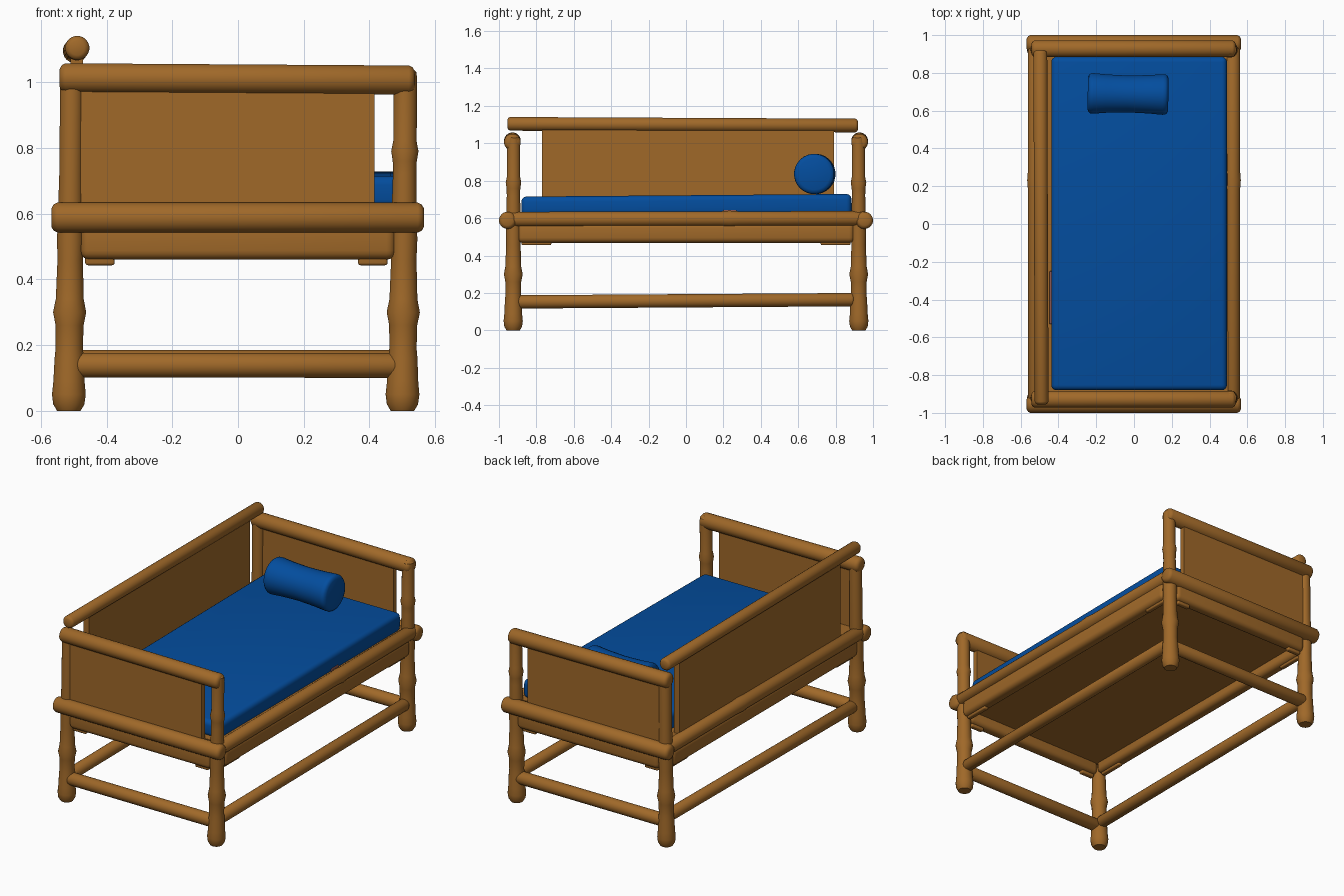
import bpy, bmesh, math
from mathutils import Vector

if "Cube" in bpy.data.objects:
    bpy.data.objects.remove(bpy.data.objects["Cube"])


def material(name, col):
    m = bpy.data.materials.new(name)
    m.diffuse_color = (*col, 1)
    m.use_nodes = True
    m.node_tree.nodes["Principled BSDF"].inputs["Base Color"].default_value = m.diffuse_color
    return m


WOOD = material("bamboo brown", (0.35, 0.14, 0.022))
BLUE = material("cushion blue", (0.001, 0.075, 0.345))
ROSE = material("lining rose brown", (0.24, 0.09, 0.08))


def finish(name, bm, mat):
    bmesh.ops.recalc_face_normals(bm, faces=bm.faces)
    me = bpy.data.meshes.new(name)
    bm.to_mesh(me)
    bm.free()
    ob = bpy.data.objects.new(name, me)
    bpy.context.collection.objects.link(ob)
    me.materials.append(mat)
    bpy.ops.object.select_all(action='DESELECT')
    ob.select_set(True)
    bpy.context.view_layer.objects.active = ob
    bpy.ops.object.shade_smooth_by_angle(angle=math.radians(40))
    return ob


def lathe(name, a, b, profile, mat=WOOD, sides=20):
    """Turned pole from a to b; profile = (distance along, radius)."""
    a, b = Vector(a), Vector(b)
    d = (b - a).normalized()
    u = d.orthogonal().normalized()
    v = d.cross(u)
    bm = bmesh.new()
    rings = []
    for t, r in profile:
        rings.append([bm.verts.new(a + d * t + r * (
            u * math.cos(2 * math.pi * i / sides) + v * math.sin(2 * math.pi * i / sides)))
            for i in range(sides)])
    for p, q in zip(rings, rings[1:]):
        for i in range(sides):
            j = (i + 1) % sides
            bm.faces.new((p[i], p[j], q[j], q[i]))
    bm.faces.new(rings[0])
    bm.faces.new(rings[-1])
    return finish(name, bm, mat)


def pole(name, a, b, r, nodes=()):
    """Bamboo pole with rounded ends and slight swellings at fractions of its length."""
    n = (Vector(b) - Vector(a)).length
    pr = [(0, r * .6), (r * .15, r * .87), (r * .4, r)]
    for f in nodes:
        pr += [(n * f - .05, r), (n * f, r * 1.1), (n * f + .05, r)]
    pr += [(n - r * .4, r), (n - r * .15, r * .87), (n, r * .6)]
    return lathe(name, a, b, pr)


def box(name, lo, hi, mat=WOOD, bevel=0.0):
    bm = bmesh.new()
    bmesh.ops.create_cube(bm, size=1)
    for v in bm.verts:
        v.co = [(lo[i] + hi[i]) / 2 + v.co[i] * (hi[i] - lo[i]) for i in range(3)]
    if bevel:
        bmesh.ops.bevel(bm, geom=bm.edges[:], offset=bevel, segments=4,
                        profile=0.5, affect='EDGES')
    return finish(name, bm, mat)


# Four legs with swollen nodes, continuing as posts up to the arm rails
LEG = [(0, .036), (.02, .048), (.05, .052), (.09, .048), (.16, .045), (.19, .042), (.26, .043),
       (.30, .051), (.34, .043), (.46, .039), (.52, .041), (.72, .036)]
NODE = [(.76, .037), (.79, .042), (.82, .036)]
TOP = [(.99, .036), (1.03, .034), (1.045, .018)]
for xn, x0, x1, post in (("left", -.515, -.505, []), ("right", .500, .510, NODE)):
    for yn, s in (("front", -1), ("back", 1)):
        lathe(f"{yn}_{xn}_leg", (x0, s * .924, 0), (x1, s * .922, 1.045), LEG + post + TOP)

# Rails running across the width at the front and back
for s, n in ((-1, "front"), (1, "back")):
    y = s * .925
    pole(f"{n}_seat_rail", (-.568, s * .954, .588), (.566, s * .954, .588), .046)
    pole(f"{n}_arm_rail", (-.543, s * .928, 1.013), (.538, s * .928, 1.006), .045)
    pole(f"{n}_stretcher", (-.5, y, .143 + .004 * s), (.5, y, .143 + .005 * s), .038)
    box(f"{n}_apron", (-.48, y - .036, .46), (.48, y + .036, .58), WOOD, .028)
    ya = sorted((s * .944, s * .914))
    box(f"{n}_panel", (-.52, ya[0], .6), (.415, ya[1], 1.01))
    for x in (-.42, .41):
        box(f"{n}_apron_bracket", (x - .045, y - .015, .443), (x + .045, y + .015, .5), WOOD, .008)

# Rails running along the length at the sides
for s, n in ((-1, "left"), (1, "right")):
    x = s * .505
    pole(f"{n}_seat_rail", (s * .522, -.965, .594), (s * .522, .965, .598), .04, (.62,))
    pole(f"{n}_stretcher", (x, -.9, .152), (x, .9, .164), .036)
    box(f"{n}_apron", (x - .038, -.9, .468), (x + .038, .9, .575), WOOD, .028)
    for y in (-.8, .8):
        box(f"{n}_apron_bracket", (x - .015, y - .08, .455), (x + .015, y + .08, .5), WOOD, .008)

# Long backrest on the left side
pole("backrest_rail", (-.489, -.955, 1.104), (-.496, .92, 1.095), .037)
box("backrest_panel", (-.51, -.77, .6), (-.472, .79, 1.09))

# Bed board
box("bed_board", (-.5, -.92, .525), (.5, .92, .625))

# Mattress, rising a little toward the head
mattress = box("mattress", (-.438, -.88, .615), (.492, .885, .722), BLUE, .028)
for v in mattress.data.vertices:
    if v.co.z > .67:
        v.co.z += .008 * v.co.y

# Lining peeking out beside the mattress
box("mattress_lining_left", (-.448, -.53, .62), (-.42, -.25, .65), ROSE, .005)
box("mattress_lining_right", (.47, .2, .62), (.494, .27, .645), ROSE, .005)

# Bolster pillow with a pinched waist and flat rounded ends
lathe("bolster_pillow", (-.245, .692, .836), (.182, .685, .836),
      [(0, .085), (.006, .1), (.016, .107), (.03, .108), (.1, .102), (.21, .098),
       (.32, .102), (.397, .108), (.411, .107), (.421, .1), (.427, .085)], BLUE, 28)
